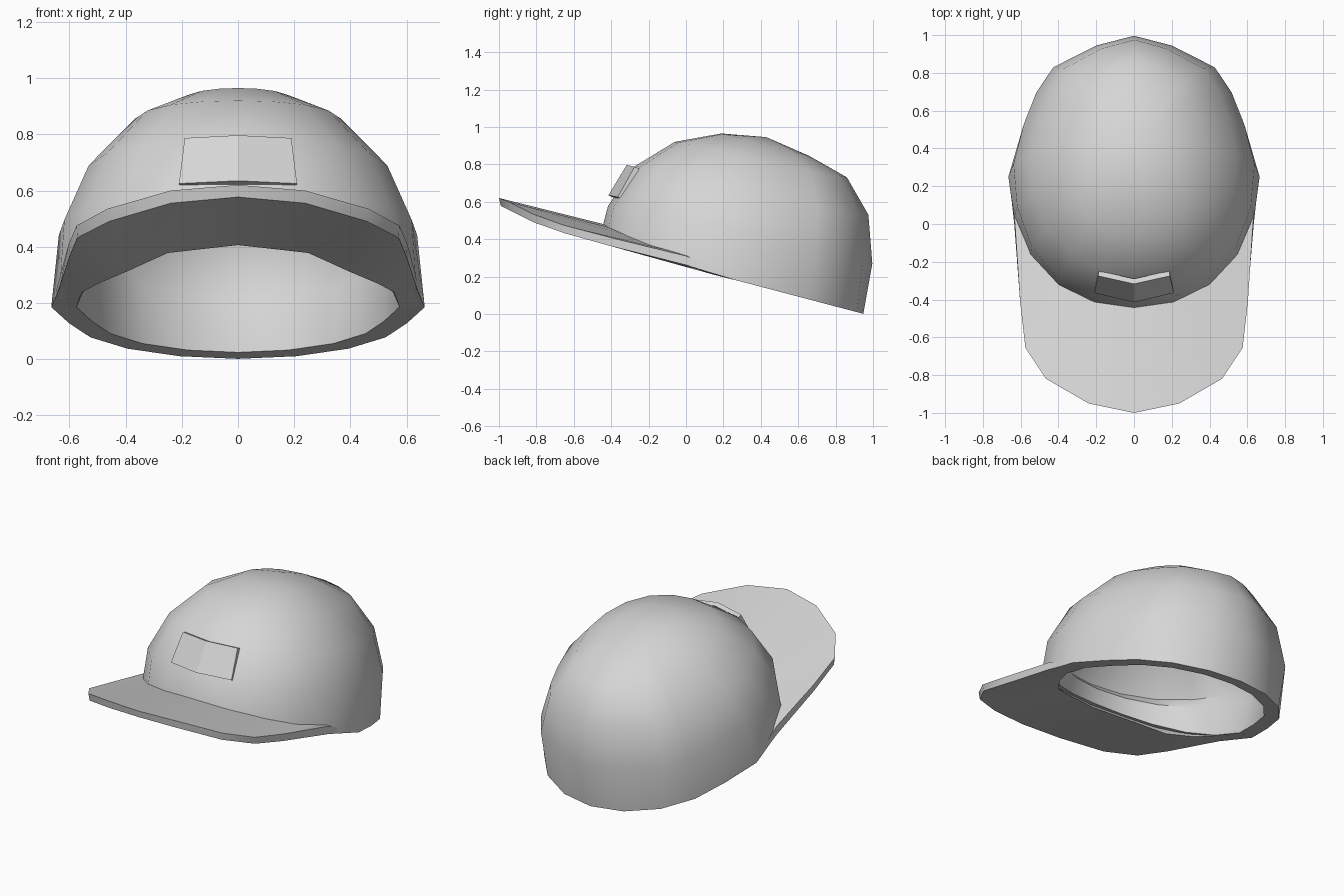
import bpy, bmesh, math
from mathutils import Matrix, Vector

if "Cube" in bpy.data.objects:
    bpy.data.objects.remove(bpy.data.objects["Cube"])

grey = bpy.data.materials.new("light_grey")
grey.diffuse_color = (0.67, 0.67, 0.67, 1)
grey.use_nodes = True
grey.node_tree.nodes["Principled BSDF"].inputs["Base Color"].default_value = grey.diffuse_color


def finish(name, bm, angle):
    bmesh.ops.recalc_face_normals(bm, faces=bm.faces)
    me = bpy.data.meshes.new(name)
    bm.to_mesh(me)
    bm.free()
    me.materials.append(grey)
    ob = bpy.data.objects.new(name, me)
    bpy.context.collection.objects.link(ob)
    bpy.ops.object.select_all(action='DESELECT')
    ob.select_set(True)
    bpy.context.view_layer.objects.active = ob
    bpy.ops.object.shade_smooth_by_angle(angle=math.radians(angle))
    return ob


def loft(name, half, angle):
    """Skin four-point sections, mirrored from the centre line to both sides."""
    left = [[(-x, y, z) for x, y, z in sec] for sec in half[:0:-1]]
    bm = bmesh.new()
    rows = [[bm.verts.new(p) for p in sec] for sec in left + half]
    for a, b in zip(rows, rows[1:]):
        for i in range(4):
            j = (i + 1) % 4
            bm.faces.new((a[i], a[j], b[j], b[i]))
    bm.faces.new(rows[0])
    bm.faces.new(rows[-1])
    return finish(name, bm, angle)


def whole(right):
    """Complete a half outline running from back centre to front centre."""
    return right + [(-x, y) for x, y in right[-2:0:-1]]


# Crown outlines seen from above (unit sized): boxy for the dome, oval for the rim
dome_line = whole([(0, 1), (.311, .925), (.67, .755), (.81, .56), (.915, .31), (1, 0),
                   (.97, -.309), (.85, -.60), (.625, -.83), (.325, -.96), (0, -1)])
rim_line = whole([(0, 1), (.31, .95), (.59, .805), (.79, .585), (.905, .31), (1, 0),
                  (.955, -.309), (.825, -.59), (.60, -.82), (.315, -.955), (0, -1)])
SEG = len(dome_line)

# Crown rings: front reach and height, back reach and height, side reach and height
outer = [(.745, 0, .722, 0, .665, 0),
         (.745, .210, .700, .272, .638, .265),
         (.660, .452, .613, .519, .548, .470),
         (.487, .632, .451, .683, .380, .655),
         (.257, .739, .229, .742, .208, .742)]
T = 0.04
lining = []
for k, (f, fh, b, bh, s, sh) in enumerate(outer[1:]):
    d = T * (0, .45, .75, 1)[k]
    lining.append((f - T, fh - d, b - T, bh - d, s - T, sh - d))
band = [(.635, .17, .625, .19, .585, .19), (.645, 0, .632, 0, .575, 0)]   # sweatband
rings = lining[::-1] + band + outer
tilt = math.atan2(.255, .967)
frame = Matrix.Translation((0, .25, .185)) @ Matrix.Rotation(-tilt, 4, 'X')

bm = bmesh.new()
loops = []
for f, fh, b, bh, s, sh in rings:
    loop = []
    for x, c in (rim_line if sh < .2 else dome_line):
        h = sh + ((bh if c > 0 else fh) - sh) * c * c
        # the rim arches up at the front to follow the brim
        if sh == 0:
            h += .085 * max(0, -c) ** 2
        loop.append(bm.verts.new(frame @ Vector((s * x, c * (b if c > 0 else f), h))))
    loops.append(loop)
for a, b in zip(loops, loops[1:]):
    for i in range(SEG):
        j = (i + 1) % SEG
        bm.faces.new((a[i], a[j], b[j], b[i]))
for loop, h in ((loops[0], .741), (loops[-1], .781)):
    pole = bm.verts.new(frame @ Vector((0, -.02, h)))
    for i in range(SEG):
        bm.faces.new((loop[i], loop[(i + 1) % SEG], pole))
finish("crown", bm, 40)

# Brim: sections of outer bottom, outer top, inner top, inner bottom
brim = [
    [(0, -.99, .577), (0, -1, .62), (0, -.42, .475), (0, -.36, .406)],
    [(.24, -.945, .555), (.24, -.95, .60), (.20, -.38, .455), (.25, -.30, .378)],
    [(.46, -.815, .49), (.465, -.82, .535), (.38, -.31, .42), (.40, -.195, .31)],
    [(.572, -.65, .432), (.575, -.655, .475), (.52, -.16, .36), (.50, -.06, .268)],
    [(.60, -.41, .365), (.603, -.41, .41), (.58, -.03, .325), (.555, .07, .238)],
    [(.634, .0, .262), (.630, 0, .31), (.60, .02, .31), (.565, .13, .215)],
    [(.663, .26, .183), (.655, .24, .20), (.60, .24, .20), (.575, .25, .184)],
]
loft("brim", brim, 30)

# Front patch: sections of front bottom, front top, back top, back bottom
patch = [
    [(0, -.415, .635), (0, -.317, .797), (0, -.290, .785), (0, -.388, .622)],
    [(.21, -.365, .625), (.19, -.275, .787), (.187, -.248, .775), (.207, -.338, .612)],
]
loft("front_patch", patch, 10)
